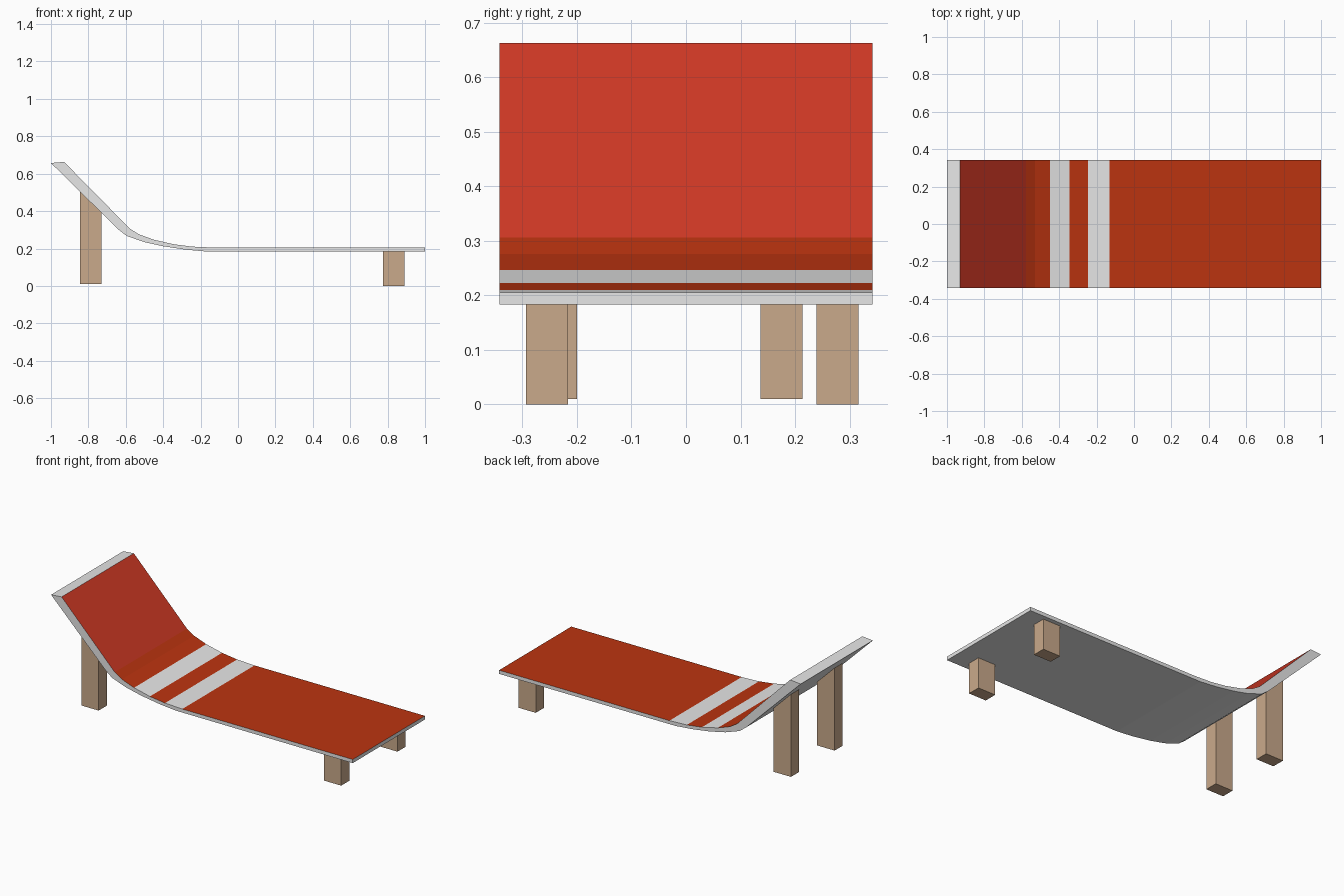
import bpy, bmesh

if "Cube" in bpy.data.objects:
    bpy.data.objects.remove(bpy.data.objects["Cube"])


def material(name, rgb):
    m = bpy.data.materials.new(name)
    m.diffuse_color = (*rgb, 1)
    m.use_nodes = True
    m.node_tree.nodes["Principled BSDF"].inputs["Base Color"].default_value = m.diffuse_color
    return m


GREY = material("light grey", (0.8, 0.8, 0.8))
SEAT_RED = material("seat red", (0.50, 0.034, 0.005))
BACK_RED = material("backrest red", (0.63, 0.040, 0.018))
WOOD = material("wood", (0.59, 0.40, 0.258))


def extrude_profile(name, outline, y0, y1, mats):
    """Extrude an x-z outline along y; the returned faces follow the outline edges."""
    bm = bmesh.new()
    front = [bm.verts.new((x, y0, z)) for x, z in outline]
    back = [bm.verts.new((x, y1, z)) for x, z in outline]
    n = len(outline)
    strips = [bm.faces.new((front[i], front[(i + 1) % n], back[(i + 1) % n], back[i]))
              for i in range(n)]
    return bm, front, back, strips


def finish(bm, name, mats):
    bmesh.ops.recalc_face_normals(bm, faces=bm.faces[:])
    me = bpy.data.meshes.new(name)
    bm.to_mesh(me)
    bm.free()
    for m in mats:
        me.materials.append(m)
    ob = bpy.data.objects.new(name, me)
    bpy.context.collection.objects.link(ob)
    return ob


# Lounger board: matching top and bottom profile points, head end to foot end
top = [(-.93, .663), (-.578, .306), (-.53, .276), (-.45, .247),
       (-.345, .223), (-.245, .210), (-.13, .205), (1, .205)]
bottom = [(-1, .657), (-.64, .302), (-.595, .267), (-.50, .234),
          (-.40, .212), (-.28, .194), (-.17, .184), (1, .183)]
board_mats = [GREY, SEAT_RED, BACK_RED]
bm, front, back, strips = extrude_profile("board", top + bottom[::-1], -.342, .342, board_mats)
n = len(top)
for ring in (front, back):
    for i in range(n - 1):
        bm.faces.new((ring[i], ring[i + 1], ring[2 * n - 2 - i], ring[2 * n - 1 - i]))
# Upper surface colours: backrest, curve, two grey stripes, seat
for face, index in zip(strips, (2, 1, 1, 0, 1, 0, 1)):
    face.material_index = index
finish(bm, "lounger_board", board_mats)


# Legs: boxes whose tops follow the underside of the board
def leg(name, x, y, z0, z_left, z_right):
    hx, hy = .0575, .0385
    outline = [(x - hx, z0), (x + hx, z0), (x + hx, z_right), (x - hx, z_left)]
    bm, front, back, _ = extrude_profile(name, outline, y - hy, y + hy, [WOOD])
    bm.faces.new(front)
    bm.faces.new(back)
    finish(bm, name, [WOOD])


for side, y in (("right", -.255), ("left", .278)):
    leg("foot_leg_" + side, .832, y, 0, .188, .188)
for side, y in (("right", -.238), ("left", .175)):
    leg("head_leg_" + side, -.788, y, .01, .51, .397)
